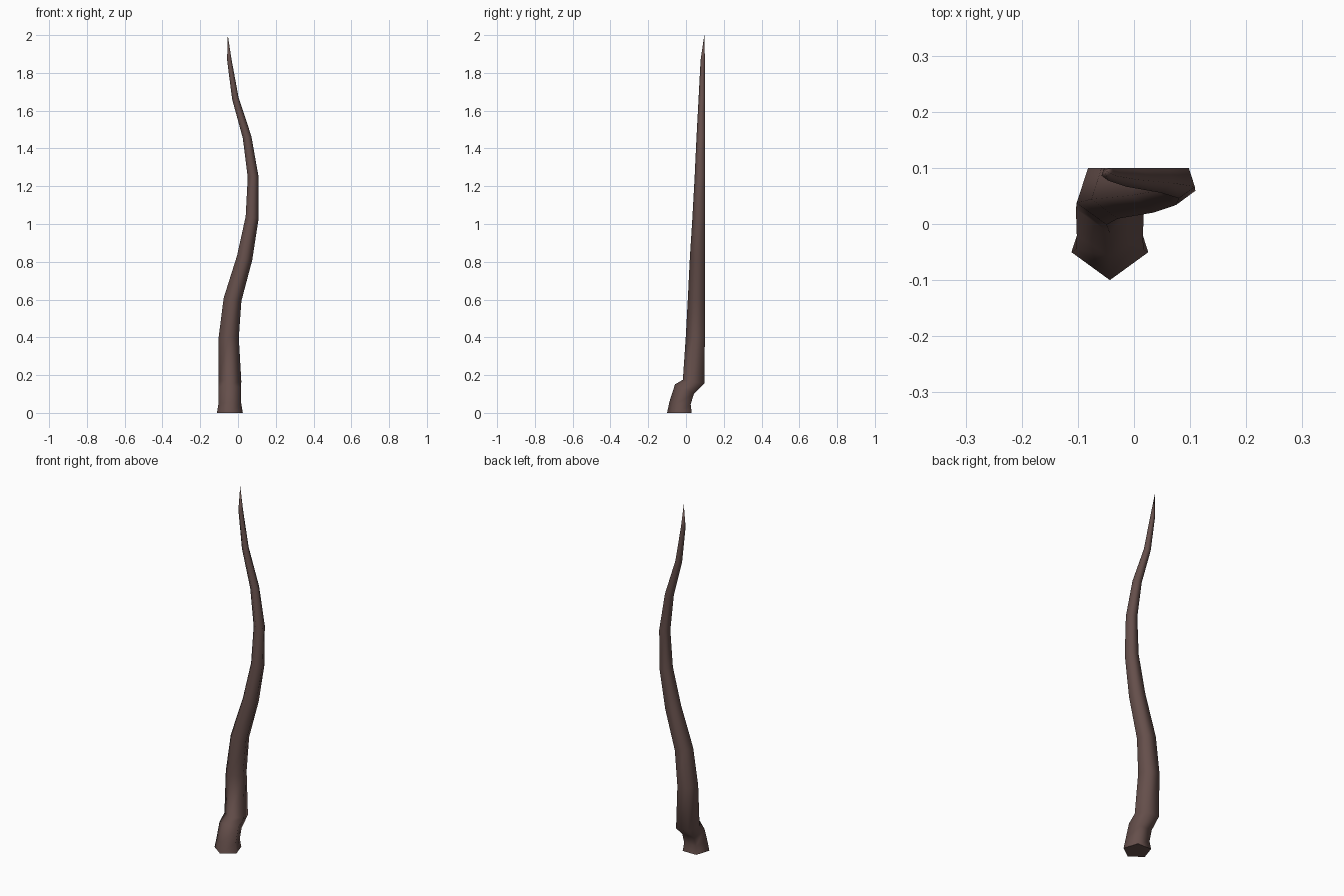
import bpy, bmesh
from math import radians, cos, sin
from mathutils import Vector, Matrix

if "Cube" in bpy.data.objects:
    bpy.data.objects.remove(bpy.data.objects["Cube"])

# Rings along the path: centre x, y, z, radius, tilt about x (deg), lean about y (deg)
rings = [
    (-0.043, -0.028, 0.00, 0.072, 0, 0),
    (-0.043, -0.026, 0.05, 0.063, -5, 0),
    (-0.043, -0.003, 0.123, 0.062, -27, 0),
    (-0.043, 0.046, 0.164, 0.0636, -10, 0),
]
# Upper stem: the back stays flat at y = 0.10 while the stem tapers
upper = [
    (-0.049, 0.40, 0.056, 2),
    (-0.029, 0.60, 0.050, 10),
    (0.035, 0.82, 0.044, 17),
    (0.075, 1.035, 0.0365, 8),
    (0.080, 1.25, 0.030, -4),
    (0.048, 1.46, 0.0245, -14),
    (-0.014, 1.665, 0.0185, -14),
    (-0.046, 1.87, 0.0125, -6),
]
rings += [(x, 0.10 - 0.81 * r, z, r, 0, lean) for x, z, r, lean in upper]

bm = bmesh.new()
loops = []
for x, y, z, r, tilt, lean in rings:
    rot = Matrix.Rotation(radians(lean), 3, 'Y') @ Matrix.Rotation(radians(tilt), 3, 'X')
    angles = [radians(-90 + 72 * i) for i in range(5)]
    loops.append([bm.verts.new(Vector((x, y, z)) + rot @ Vector((r * cos(a), r * sin(a), 0)))
                  for a in angles])

# Sides, base cap and pointed tip
for a, b in zip(loops, loops[1:]):
    for i in range(5):
        j = (i + 1) % 5
        bm.faces.new((a[i], a[j], b[j], b[i]))
bm.faces.new(loops[0][::-1])
tip = bm.verts.new((-0.054, 0.097, 2.0))
for i in range(5):
    bm.faces.new((loops[-1][i], loops[-1][(i + 1) % 5], tip))
bmesh.ops.recalc_face_normals(bm, faces=bm.faces)

mesh = bpy.data.meshes.new("root_stem")
bm.to_mesh(mesh)
bm.free()
stem = bpy.data.objects.new("root_stem", mesh)
bpy.context.collection.objects.link(stem)

# Dark brown bark
bark = bpy.data.materials.new("bark")
bark.diffuse_color = (0.13, 0.078, 0.07, 1)
bark.use_nodes = True
bark.node_tree.nodes["Principled BSDF"].inputs["Base Color"].default_value = bark.diffuse_color
mesh.materials.append(bark)

bpy.context.view_layer.objects.active = stem
stem.select_set(True)
bpy.ops.object.shade_smooth_by_angle(angle=radians(80))
